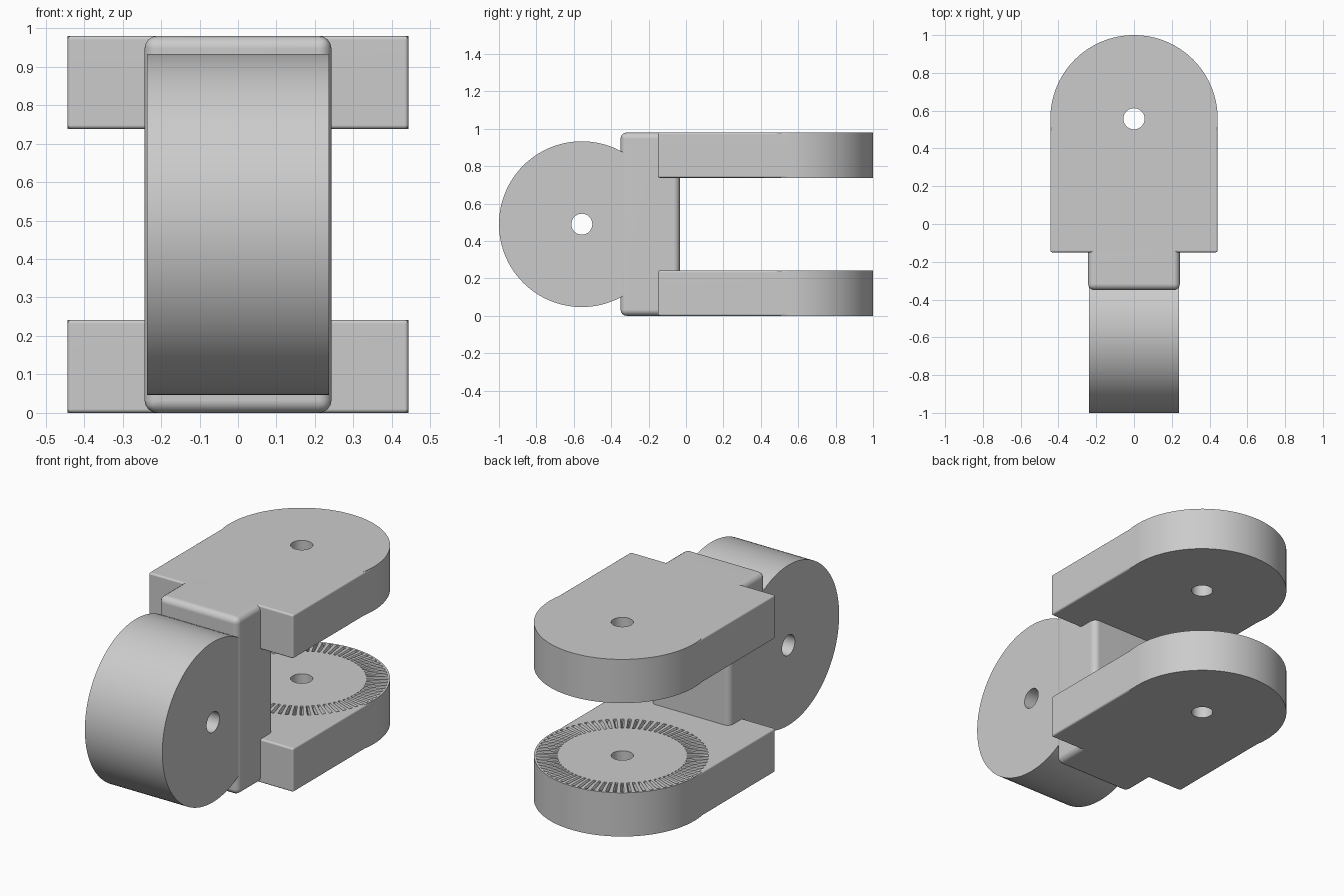
import bpy, bmesh, math
from mathutils import Matrix, Vector

if "Cube" in bpy.data.objects:
    bpy.data.objects.remove(bpy.data.objects["Cube"], do_unlink=True)

HEIGHT, ARM_H, RADIUS = 0.98, 0.242, 0.443
PIVOT_Y, HOLE_R = 0.557, 0.056

grey = bpy.data.materials.new("plain_grey")
grey.use_nodes = True
grey.diffuse_color = (0.6, 0.6, 0.6, 1)
grey.node_tree.nodes["Principled BSDF"].inputs["Base Color"].default_value = (0.6, 0.6, 0.6, 1)


def make(name, bm):
    bmesh.ops.recalc_face_normals(bm, faces=bm.faces)
    mesh = bpy.data.meshes.new(name)
    bm.to_mesh(mesh)
    bm.free()
    mesh.materials.append(grey)
    ob = bpy.data.objects.new(name, mesh)
    bpy.context.collection.objects.link(ob)
    return ob


def box(name, lo, hi, bevel):
    lo, hi = Vector(lo), Vector(hi)
    bm = bmesh.new()
    bmesh.ops.create_cube(bm, size=1, matrix=Matrix.Translation((lo + hi) / 2)
                          @ Matrix.Diagonal((*(hi - lo), 1)))
    bmesh.ops.bevel(bm, geom=bm.edges[:], offset=bevel, segments=4,
                    profile=0.5, affect='EDGES')
    return make(name, bm)


def cylinder(name, centre, radius, depth, axis='Z', sides=128):
    bm = bmesh.new()
    turn = Matrix.Rotation(math.pi / 2, 4, 'Y') if axis == 'X' else Matrix.Identity(4)
    bmesh.ops.create_cone(bm, cap_ends=True, segments=sides, radius1=radius,
                          radius2=radius, depth=depth,
                          matrix=Matrix.Translation(centre) @ turn)
    return make(name, bm)


def combine(target, tool, operation):
    mod = target.modifiers.new(operation.lower(), 'BOOLEAN')
    mod.operation, mod.solver, mod.object = operation, 'EXACT', tool
    bpy.context.view_layer.objects.active = target
    bpy.ops.object.modifier_apply(modifier=mod.name)
    bpy.data.objects.remove(tool, do_unlink=True)


def finish(ob):
    bpy.ops.object.select_all(action='DESELECT')
    ob.select_set(True)
    bpy.context.view_layer.objects.active = ob
    bpy.ops.object.shade_smooth_by_angle(angle=math.radians(30))
    mod = ob.modifiers.new("weighted_normals", 'WEIGHTED_NORMAL')
    mod.keep_sharp = True


def groove_cutter(z, count=72, inner=0.325, outer=0.432, depth=0.016):
    # Ring of radial V-shaped wedges
    bm = bmesh.new()
    half, lift = math.pi / count * 0.8, 0.01
    for i in range(count):
        a = 2 * math.pi * i / count
        ends = []
        for r in (inner, outer):
            points = ((a - half, z + lift), (a + half, z + lift), (a, z - depth))
            ends.append([bm.verts.new((r * math.cos(t), PIVOT_Y + r * math.sin(t), h))
                         for t, h in points])
        p, q = ends
        bm.faces.new(p)
        bm.faces.new(q[::-1])
        for k in range(3):
            n = (k + 1) % 3
            bm.faces.new((p[k], q[k], q[n], p[n]))
    return make("groove_cutter", bm)


# Fork arms: bevelled slab with a round, sharp-edged end and a pin hole
for name, z in (("lower_arm", 0), ("upper_arm", HEIGHT - ARM_H)):
    centre = (0, PIVOT_Y, z + ARM_H / 2)
    arm = box(name, (-RADIUS, -0.15, z), (RADIUS, PIVOT_Y, z + ARM_H), 0.01)
    combine(arm, cylinder("round_end", centre, RADIUS, ARM_H), 'UNION')
    combine(arm, cylinder("pin_cutter", centre, HOLE_R, 1, sides=48), 'DIFFERENCE')
    if name == "lower_arm":
        combine(arm, groove_cutter(ARM_H), 'DIFFERENCE')
    finish(arm)

# Upright web joining both arms
finish(box("web", (-0.243, -0.35, 0), (0.243, -0.033, HEIGHT), 0.033))

# Cross disc with its own pin hole
hub = (0, -PIVOT_Y, HEIGHT / 2)
disc = cylinder("pivot_disc", hub, RADIUS, 0.474, 'X')
combine(disc, cylinder("pin_cutter", hub, HOLE_R, 1, 'X', 48), 'DIFFERENCE')
finish(disc)
